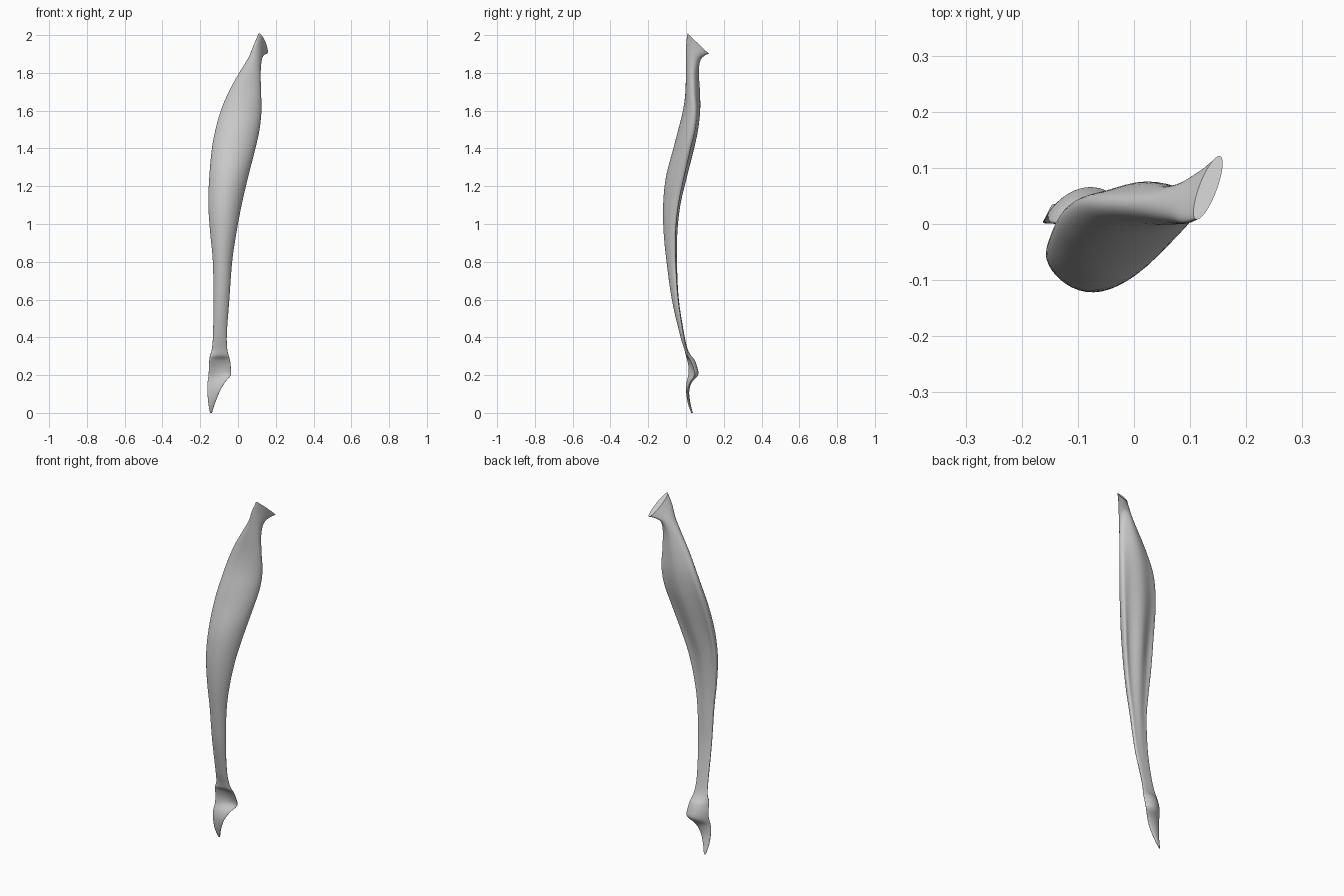
import bpy, bmesh, math

if "Cube" in bpy.data.objects:
    bpy.data.objects.remove(bpy.data.objects["Cube"])

SEG, STEPS = 40, 5
# section: z, x_min, x_max, y_min, y_max, skew (deg), bow (- forward, + back), end slope
KNEE_TENDON = [
    (0.00, -.148, -.138, .028, .036, 20, 0, 0),
    (0.05, -.157, -.122, .010, .024, 20, .2, 0),
    (0.11, -.162, -.098, .001, .017, 20, .3, 0),
    (0.16, -.161, -.070, .003, .030, 45, .5, 0),
    (0.20, -.156, -.039, .012, .064, 55, .9, 0),
    (0.24, -.154, -.038, .014, .060, 48, 1.3, 0),
    (0.28, -.152, -.043, .006, .045, 35, 1.2, 0),
    (0.305, -.148, -.050, -.001, .026, 15, .4, 0),
    (0.34, -.138, -.057, -.010, .008, 0, -.2, 0)]
THIGH_MUSCLE = [
    (0.34, -.138, -.057, -.010, .008, 0, -.2, 0),
    (0.42, -.132, -.059, -.034, -.010, 0, -.4, 0),
    (0.60, -.130, -.046, -.075, -.038, 0, -.5, 0),
    (0.80, -.133, -.031, -.103, -.048, 0, -.5, 0),
    (0.95, -.147, -.009, -.118, -.046, 0, -.5, 0),
    (1.10, -.157, .019, -.121, -.030, 3, -.5, 0),
    (1.25, -.152, .054, -.106, .005, 6, -.4, 0),
    (1.40, -.138, .092, -.067, .043, 6, -.3, 0),
    (1.50, -.119, .114, -.041, .064, 6, -.3, 0),
    (1.60, -.091, .124, -.016, .075, 4, -.2, 0),
    (1.70, -.049, .122, -.003, .074, 0, 0, 0),
    (1.80, .006, .120, -.001, .068, 0, 0, 0),
    (1.87, .050, .126, .000, .075, 10, 0, -.2),
    (1.92, .080, .142, .001, .098, 35, 0, -.6),
    (1.955, .106, .158, .008, .121, 50, 0, -.95)]


def spline(rows):
    """Catmull-Rom interpolation through section rows."""
    out = []
    for i in range(len(rows) - 1):
        a, b, c, d = rows[max(i - 1, 0)], rows[i], rows[i + 1], rows[min(i + 2, len(rows) - 1)]
        for s in range(STEPS):
            t = s / STEPS
            out.append([.5 * (2*q + (r-p)*t + (2*p-5*q+4*r-u)*t*t + (3*q-p-3*r+u)*t**3)
                        for p, q, r, u in zip(a, b, c, d)])
    return out + [list(rows[-1])]


def ring(row, groove):
    """Skewed, bowed oval fitted to its bounds, with shallow furrows at the back."""
    z, x0, x1, y0, y1, skew, bow, slope = row
    angles = [2 * math.pi * i / SEG for i in range(SEG)]
    ys = []
    for a in angles:
        y = math.sin(a + math.radians(skew)) + bow * math.sin(a) ** 2
        if math.sin(a) > 0:
            y -= groove * math.sin(a) * math.sin(2 * a) ** 2
        ys.append(y)
    lo, hi = min(ys), max(ys)
    pts = []
    for a, y in zip(angles, ys):
        f = (y - lo) / (hi - lo)
        py = y0 + (y1 - y0) * f
        pts.append(((x0 + x1) / 2 + (x1 - x0) / 2 * math.cos(a), py,
                    z + slope * (f - .5) * (y1 - y0)))
    return pts


# one continuous loft: tendon sheet with kneecap hollow, belly, flared top end
sections = spline(KNEE_TENDON + THIGH_MUSCLE[1:])
bm = bmesh.new()
rings = []
for row in sections:
    belly = max(0, 1 - abs(row[0] - 1.2) / .75)
    rings.append([bm.verts.new(p) for p in ring(row, .45 * belly)])
for r, s in zip(rings, rings[1:]):
    for i in range(SEG):
        j = (i + 1) % SEG
        bm.faces.new((r[i], r[j], s[j], s[i]))
bm.faces.new(rings[0][::-1])
bm.faces.new(rings[-1])
bmesh.ops.recalc_face_normals(bm, faces=bm.faces)
mesh = bpy.data.meshes.new("thigh_muscle")
bm.to_mesh(mesh)
bm.free()
obj = bpy.data.objects.new("thigh_muscle", mesh)
bpy.context.collection.objects.link(obj)
bpy.context.view_layer.objects.active = obj
obj.select_set(True)
bpy.ops.object.shade_smooth_by_angle(angle=math.radians(45))
